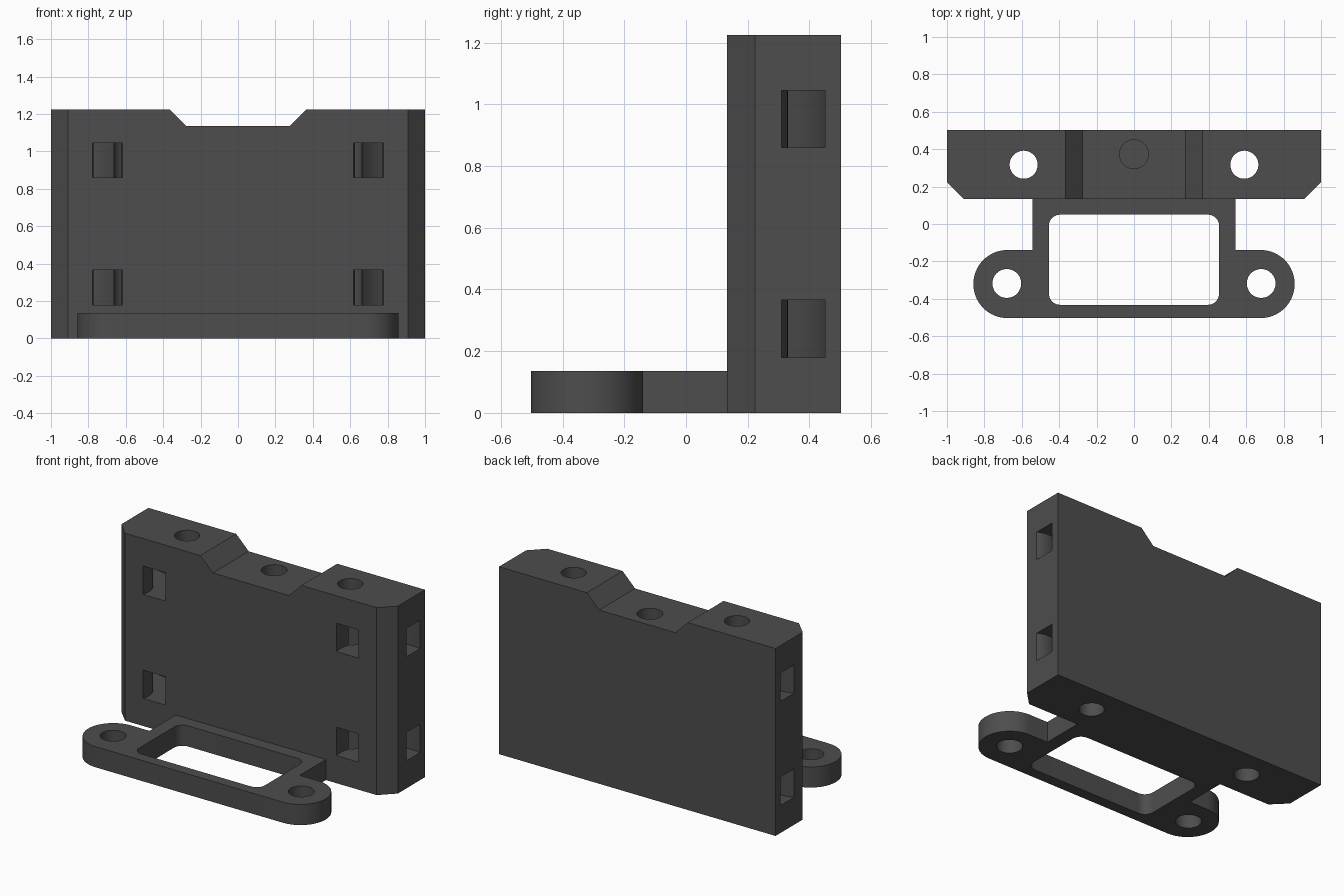
import bpy, bmesh, math
from mathutils import Vector

if "Cube" in bpy.data.objects:
    bpy.data.objects.remove(bpy.data.objects["Cube"])

grey = bpy.data.materials.new("dark grey plastic")
grey.diffuse_color = (0.075, 0.075, 0.075, 1)
grey.use_nodes = True
grey.node_tree.nodes["Principled BSDF"].inputs["Base Color"].default_value = grey.diffuse_color


def prism(name, pts, low, high, axis="z"):
    """Extrude a closed outline along z (xy points) or along y (xz points)."""
    bm = bmesh.new()
    place = (lambda p: (p[0], p[1], low)) if axis == "z" else (lambda p: (p[0], low, p[1]))
    face = bm.faces.new([bm.verts.new(place(p)) for p in pts])
    res = bmesh.ops.extrude_face_region(bm, geom=[face])
    shift = Vector((0, 0, high - low)) if axis == "z" else Vector((0, high - low, 0))
    bmesh.ops.translate(bm, vec=shift,
                        verts=[v for v in res["geom"] if isinstance(v, bmesh.types.BMVert)])
    bmesh.ops.recalc_face_normals(bm, faces=bm.faces)
    mesh = bpy.data.meshes.new(name)
    bm.to_mesh(mesh)
    bm.free()
    mesh.materials.append(grey)
    ob = bpy.data.objects.new(name, mesh)
    bpy.context.collection.objects.link(ob)
    return ob


def arc(cx, cy, rx, ry, start, end, n):
    return [(cx + rx * math.cos(math.radians(start + (end - start) * i / n)),
             cy + ry * math.sin(math.radians(start + (end - start) * i / n)))
            for i in range(n + 1)]


def combine(target, tool, operation="DIFFERENCE"):
    """Apply a boolean and discard the tool."""
    bpy.context.view_layer.objects.active = target
    mod = target.modifiers.new("bool", "BOOLEAN")
    mod.operation, mod.object, mod.solver = operation, tool, "EXACT"
    bpy.ops.object.modifier_apply(modifier=mod.name)
    bpy.data.objects.remove(tool)


def drill(target, x, y, r, low, high):
    combine(target, prism("hole_cutter", arc(x, y, r, r, 0, 360, 48)[:-1], low, high))


BACK, FRONT, TOP = 0.503, 0.133, 1.225

# Upright block with chamfered front corners
bracket = prism("bracket", [(-1, BACK), (-1, 0.223), (-0.91, FRONT),
                            (0.91, FRONT), (1, 0.223), (1, BACK)], 0, TOP)

# Sloped notch in the top edge
combine(bracket, prism("notch_cutter", [(-0.465, 1.325), (-0.275, 1.135),
                                        (0.275, 1.135), (0.465, 1.325)], 0, 0.7, "y"))

# Curved strap channels running from the front face to each side
for s in (-1, 1):
    for low, high in ((0.18, 0.365), (0.86, 1.045)):
        outer = arc(0.925, 0.177, 0.311, 0.281, 50, 220, 40)
        inner = arc(0.925, 0.177, 0.153, 0.153, 220, 35, 40)
        # carry both ends clear of the block
        pts = [(1.2, 0.36), (1.125, 0.392)] + outer[1:-1] + inner
        combine(bracket, prism("channel_cutter", [(s * x, y) for x, y in pts], low, high))

# Vertical screw holes, and a blind hole under the notch
for s in (-1, 1):
    drill(bracket, s * 0.59, 0.317, 0.075, -0.1, 1.4)
drill(bracket, 0, 0.373, 0.077, 0.7, 1.4)

# Foot plate: rounded ears joined to the block by a narrower neck
foot = prism("foot_plate",
             arc(0.677, -0.321, 0.182, 0.182, -90, 90, 32) + [(0.543, -0.139), (0.543, 0.2),
             (-0.543, 0.2), (-0.543, -0.139)] + arc(-0.677, -0.321, 0.182, 0.182, 90, 270, 32),
             0, 0.135)
window = []
for cx, cy, a in ((0.395, -0.01, 0), (-0.395, -0.01, 90), (-0.395, -0.372, 180), (0.395, -0.372, 270)):
    window += arc(cx, cy, 0.06, 0.06, a, a + 90, 10)
combine(foot, prism("window_cutter", window, -0.1, 0.3))
for s in (-1, 1):
    drill(foot, s * 0.68, -0.318, 0.077, -0.1, 0.3)
combine(bracket, foot, "UNION")

# Smooth round walls, crisp edges
bpy.ops.object.select_all(action="DESELECT")
bracket.select_set(True)
bpy.context.view_layer.objects.active = bracket
bpy.ops.object.shade_smooth_by_angle(angle=math.radians(25))
